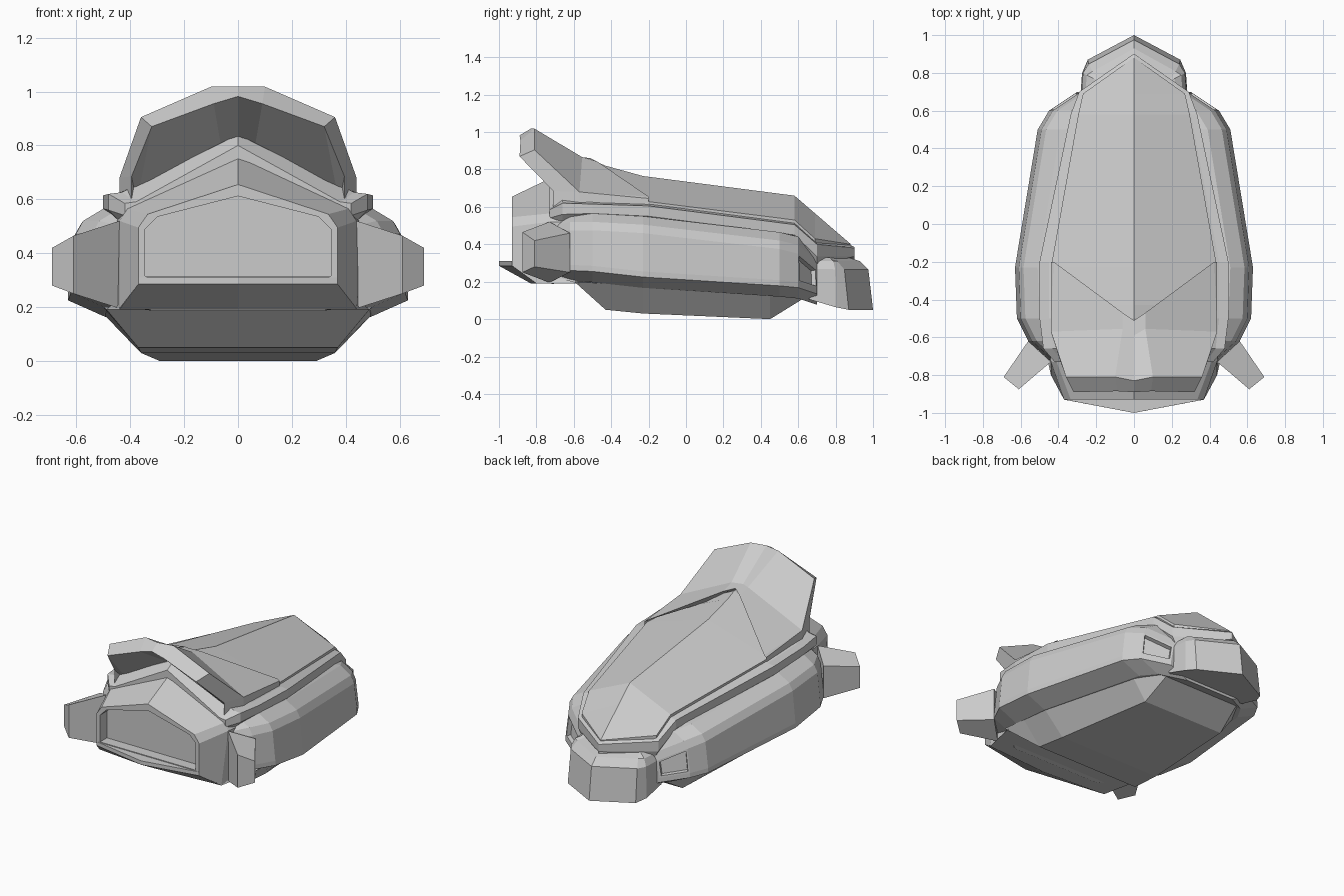
import bpy, bmesh


def skin(name, rings, mirror=False, cap_start=True, inset=None):
    """Loft closed rings of points, cap the ends, optionally recess chosen faces."""
    bm = bmesh.new()
    rows = [[bm.verts.new(p) for p in r] for r in rings]
    n = len(rows[0])
    for a, b in zip(rows, rows[1:]):
        for i in range(n):
            j = (i + 1) % n
            bm.faces.new((a[i], a[j], b[j], b[i]))
    if cap_start:
        bm.faces.new(rows[0])
    bm.faces.new(rows[-1])
    bmesh.ops.remove_doubles(bm, verts=bm.verts, dist=0.0005)
    bmesh.ops.recalc_face_normals(bm, faces=bm.faces)
    if inset:
        picked = [f for f in bm.faces if inset(f.calc_center_median())]
        bmesh.ops.inset_individual(bm, faces=picked, thickness=0.016, depth=0)
        bmesh.ops.inset_individual(bm, faces=picked, thickness=0.006, depth=-0.025)
    me = bpy.data.meshes.new(name)
    bm.to_mesh(me)
    bm.free()
    ob = bpy.data.objects.new(name, me)
    bpy.context.collection.objects.link(ob)
    if mirror:
        ob.modifiers.new("Mirror", 'MIRROR')
    return ob


def both(half):
    """Half ring, first and last point on x = 0, completed to a full ring."""
    return half + [(-x, y, z) for x, y, z in half[-2:0:-1]]


def section(y, pts):
    return both([(x, y, z) for x, z in pts])


# main hull: y, half width, lower edge z, shoulder z
hull = [(-.72, .45, .245, .54), (-.62, .56, .26, .565), (-.5, .62, .255, .565),
        (-.23, .63, .225, .55), (.5, .51, .178, .465), (.6, .45, .168, .44), (.7, .30, .135, .36)]
skin("hull", [section(y, [(0, zl - .058), (w - .13, zl - .058), (w, zl), (w, zl + .03),
                          (w - .02, zu - .09), (w - .045, zu - .045), (w - .12, zu), (0, zu)])
              for y, w, zl, zu in hull],
     inset=lambda c: .62 < c.y < .69 and .2 < c.z < .3 and abs(c.x) > .3)

# belly keel: y, lower width, lower z, upper width, upper z
belly = [(-.59, .49, .194, .5, .2), (-.43, .37, .05, .49, .19), (-.23, .36, .03, .495, .17),
         (.45, .29, 0, .38, .126), (.62, .27, .105, .30, .115)]
skin("belly", [section(y, [(0, zb), (wb, zb), (wt, zt), (0, zt + .03)])
               for y, wb, zb, wt, zt in belly])

# collar rim around the canopy: y, half width, bottom z, top z, ridge z
collar = [(-.73, .42, .54, .585, .80), (-.66, .48, .56, .62, .84), (-.5, .50, .565, .615, .82),
          (-.2, .50, .55, .605, .72), (.58, .335, .45, .505, .60), (.7, .29, .335, .40, .48),
          (.9, .002, .335, .38, .38)]
skin("collar", [section(y, [(0, zb - .05), (x * .9, zb - .05 * min(1, x * 4)), (x, zb),
                            (x, zt), (x * .9, zt + .006), (0, zr)])
                for y, x, zb, zt, zr in collar])

# canopy: y, edge half width, edge z, ridge z
canopy = [(-.60, .40, .63, .848), (-.5, .43, .635, .85), (-.43, .44, .635, .82),
          (-.23, .44, .632, .765), (.58, .295, .53, .66), (.69, .27, .43, .565),
          (.88, .002, .40, .402)]
skin("canopy", [section(y, [(0, ze - .05), (x, ze - .05), (x, ze), (0, zr)])
                for y, x, ze, zr in canopy])

# front hood with recessed window
opening = [(0, .315), (.345, .315), (.345, .49), (.30, .535), (0, .612)]
frame = [(0, .285), (.37, .285), (.37, .495), (.335, .545), (0, .655)]
skin("front_hood", [
    section(-.86, opening), section(-.93, opening), section(-.93, frame),
    both([(0, -.82, .195), (.44, -.80, .195), (.44, -.73, .52), (.41, -.73, .565), (0, -.70, .765)]),
    section(-.58, [(0, .195), (.46, .195), (.46, .52), (.42, .56), (0, .80)])])

# pointed chin plate
skin("chin", [
    both([(0, -.90, .31), (.36, -.90, .31), (.368, -.93, .31), (0, -1, .31)]),
    both([(0, -.90, .285), (.36, -.90, .285), (.37, -.93, .285), (0, -1, .285)]),
    both([(0, -.57, .191), (.49, -.57, .191), (.44, -.80, .191), (0, -.83, .191)])])

# nose block: stacked plan outlines (z back, z front, tip y, shrink)
nose = [(.105, .05, 1.0, 0), (.27, .265, .975, .005), (.31, .31, .93, .025), (.33, .33, .865, .06)]
skin("nose", [both([(0, .6, zb), (.285 - s, .66, zb), (.275 - s, .80 - s / 2, (zb + zf * 3) / 4),
                    (.245 - s, t - .13 + s / 3, zf), (0, t, zf)]) for zb, zf, t, s in nose])

# raised rear visor wing with side arms; the elbow is where each arm bends upward
elbow = (.44, -.57, .68)
skin("visor_wing", [
    [(0, -.51, .86), (0, -.59, .858), (0, -.83, 1.018), (0, -.89, .982), (0, -.62, .80)],
    [(.06, -.47, .84), (.06, -.555, .866), (.10, -.81, 1.018), (.09, -.885, .955), (.06, -.60, .78)],
    [(.425, -.2, .655), elbow, (.36, -.81, .905), (.32, -.89, .87), (.37, -.63, .615)],
    [(.44, -.2, .645), elbow, elbow, (.395, -.71, .685), (.38, -.63, .61)],
    [(.44, -.2, .60), (.44, -.57, .605), (.44, -.57, .605), (.395, -.71, .60), (.38, -.63, .60)]],
    mirror=True, cap_start=False)

# angled side fins
skin("side_fin", [
    [(.44, -.73, .195), (.56, -.62, .25), (.56, -.62, .46), (.44, -.73, .52)],
    [(.61, -.875, .25), (.69, -.81, .28), (.69, -.81, .42), (.61, -.875, .465)]], mirror=True)
